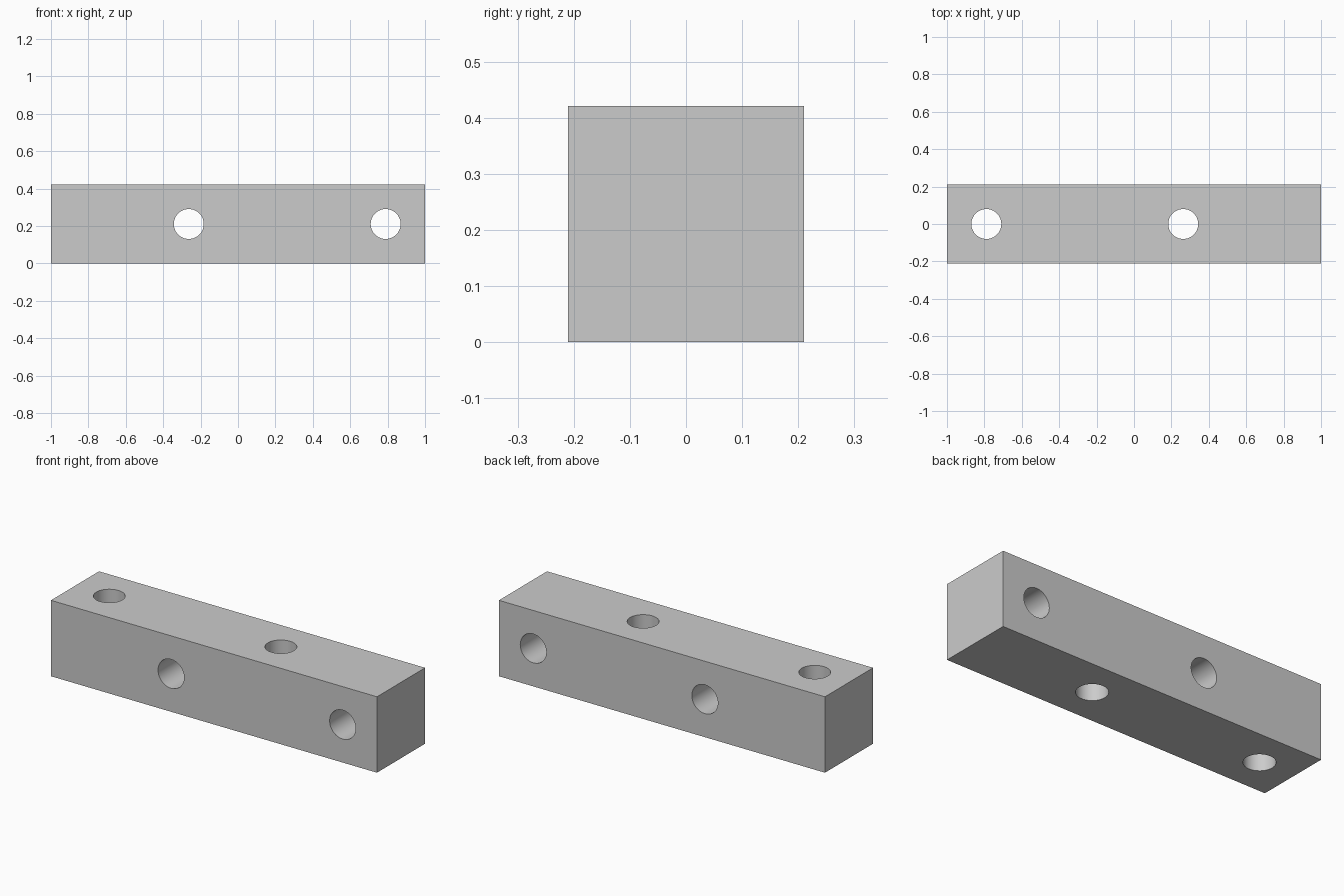
import bpy
import math

if "Cube" in bpy.data.objects:
    bpy.data.objects.remove(bpy.data.objects["Cube"])

PITCH = 2 / 3.8        # spacing between hole centres
WIDTH = 0.421          # square section of the beam
RADIUS = 0.08

# Square beam
bpy.ops.mesh.primitive_cube_add(size=1, location=(0, 0, WIDTH / 2))
beam = bpy.context.object
beam.name = "drilled_beam"
beam.scale = (2, WIDTH, WIDTH)
bpy.ops.object.transform_apply(location=False, rotation=False, scale=True)


def drill(x, rotation):
    """Cut a round through-hole across the beam at x."""
    bpy.ops.mesh.primitive_cylinder_add(vertices=64, radius=RADIUS, depth=WIDTH * 2,
                                        location=(x, 0, WIDTH / 2), rotation=rotation)
    cutter = bpy.context.object
    cutter.name = "hole_cutter"
    cutter.hide_render = True
    bpy.context.view_layer.objects.active = beam
    mod = beam.modifiers.new("hole", 'BOOLEAN')
    mod.operation = 'DIFFERENCE'
    mod.solver = 'EXACT'
    mod.object = cutter
    bpy.ops.object.modifier_apply(modifier=mod.name)
    bpy.data.objects.remove(cutter, do_unlink=True)


# Four holes, alternating vertical and front-to-back
for i in range(4):
    drill((i - 1.5) * PITCH, (math.pi / 2 if i % 2 else 0, 0, 0))

# Smooth bores, sharp edges
bpy.ops.object.select_all(action='DESELECT')
beam.select_set(True)
bpy.context.view_layer.objects.active = beam
bpy.ops.object.shade_smooth_by_angle(angle=math.radians(30))
